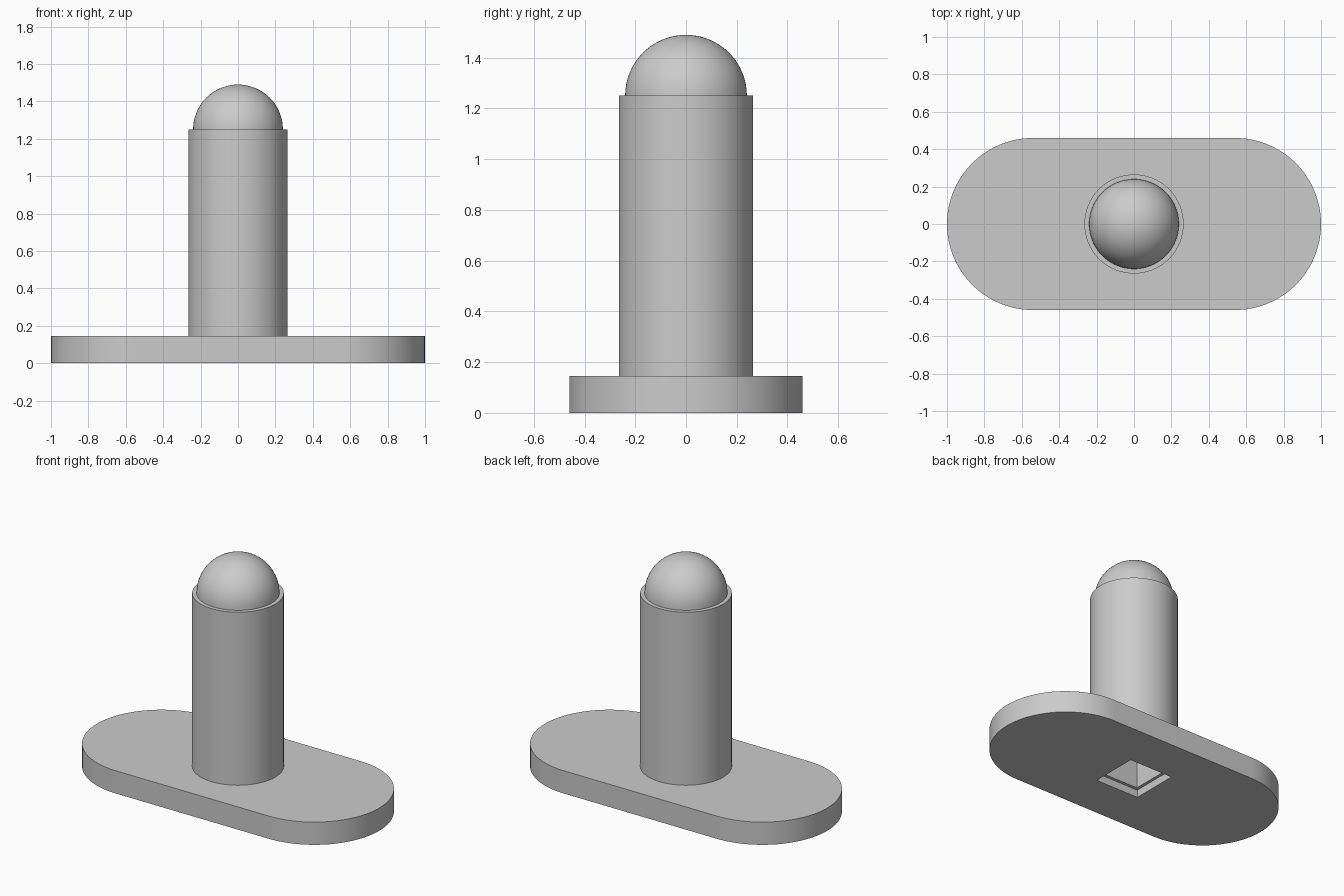
import bpy
import bmesh
from math import cos, sin, pi, radians

old = bpy.data.objects.get("Cube")
if old:
    bpy.data.objects.remove(old, do_unlink=True)

PLATE_TOP, POST_TOP = 0.145, 1.25
PLATE_R, POST_R, DOME_R = 0.46, 0.265, 0.24

grey = bpy.data.materials.new("light grey")
grey.use_nodes = True
colour = (0.6, 0.6, 0.6, 1)
grey.diffuse_color = colour
grey.node_tree.nodes["Principled BSDF"].inputs["Base Color"].default_value = colour


def prism(name, outline, z0, z1):
    """Extrude a closed outline upward from z0 to z1."""
    bm = bmesh.new()
    face = bm.faces.new([bm.verts.new((x, y, z0)) for x, y in outline])
    top = bmesh.ops.extrude_face_region(bm, geom=[face])["geom"]
    bmesh.ops.translate(bm, vec=(0, 0, z1 - z0),
                        verts=[v for v in top if isinstance(v, bmesh.types.BMVert)])
    bmesh.ops.recalc_face_normals(bm, faces=bm.faces)
    return add_object(name, bm)


def add_object(name, bm):
    mesh = bpy.data.meshes.new(name)
    bm.to_mesh(mesh)
    bm.free()
    mesh.materials.append(grey)
    obj = bpy.data.objects.new(name, mesh)
    bpy.context.collection.objects.link(obj)
    return obj


def select(obj):
    bpy.ops.object.select_all(action='DESELECT')
    obj.select_set(True)
    bpy.context.view_layer.objects.active = obj


def cut_square(obj, size, z0, z1):
    """Cut a square socket through obj between two heights."""
    h = size / 2
    cutter = prism("socket_cutter", [(-h, -h), (h, -h), (h, h), (-h, h)], z0, z1)
    mod = obj.modifiers.new("socket", 'BOOLEAN')
    mod.operation, mod.solver, mod.object = 'DIFFERENCE', 'EXACT', cutter
    select(obj)
    bpy.ops.object.modifier_apply(modifier=mod.name)
    bpy.data.objects.remove(cutter, do_unlink=True)


def arc(cx, radius, start, sweep, steps):
    return [(cx + radius * cos(start + sweep * i / steps),
             radius * sin(start + sweep * i / steps)) for i in range(steps + 1)]


# Base plate with rounded ends and a stepped square socket underneath
offset = 1 - PLATE_R
plate = prism("base_plate",
              arc(offset, PLATE_R, -pi / 2, pi, 48) + arc(-offset, PLATE_R, pi / 2, pi, 48),
              0, PLATE_TOP)
cut_square(plate, 0.32, -0.1, 0.05)
cut_square(plate, 0.28, -0.1, 0.3)

# Upright post, the socket continuing inside it
post = prism("post", arc(0, POST_R, 0, 2 * pi, 96)[:-1], PLATE_TOP, POST_TOP)
cut_square(post, 0.28, 0, 1.0)

# Domed cap
bm = bmesh.new()
bmesh.ops.create_uvsphere(bm, u_segments=64, v_segments=32, radius=DOME_R)
bmesh.ops.bisect_plane(bm, geom=bm.verts[:] + bm.edges[:] + bm.faces[:],
                       plane_co=(0, 0, 0), plane_no=(0, 0, 1), clear_inner=True)
bmesh.ops.holes_fill(bm, edges=[e for e in bm.edges if e.is_boundary])
bmesh.ops.translate(bm, verts=bm.verts, vec=(0, 0, POST_TOP))
dome = add_object("dome_cap", bm)

for part in (plate, post, dome):
    select(part)
    bpy.ops.object.shade_smooth_by_angle(angle=radians(30))
